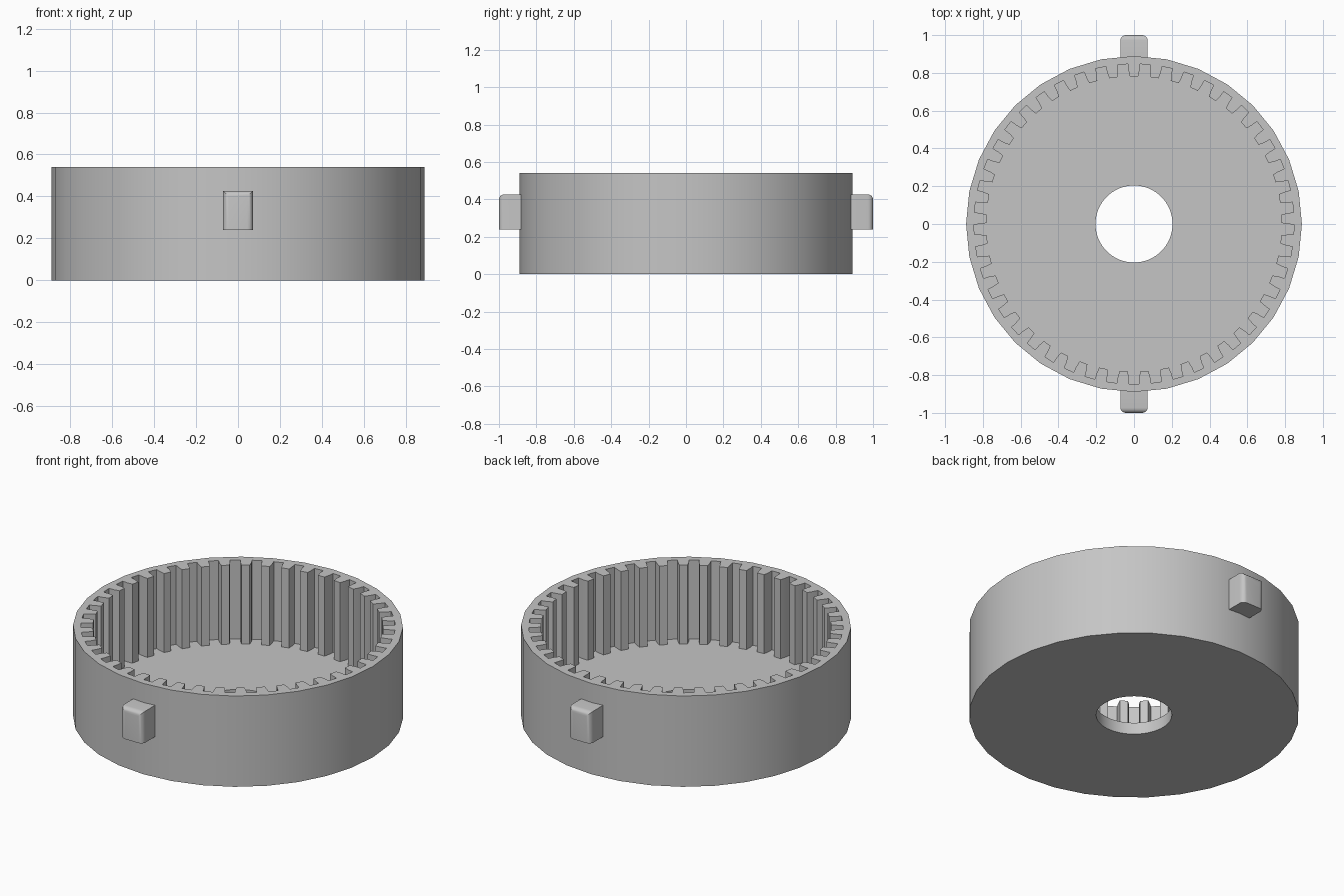
import bpy, bmesh
from math import sin, cos, pi, radians
from mathutils import Matrix

cube = bpy.data.objects.get("Cube")
if cube:
    bpy.data.objects.remove(cube)

R_OUT, R_ROOT, R_TIP, R_HOLE = 0.889, 0.847, 0.782, 0.204
HEIGHT, FLOOR = 0.54, 0.07
TEETH = 45

grey = bpy.data.materials.new("plain_grey")
grey.use_nodes = True
colour = (0.56, 0.56, 0.56, 1)
grey.diffuse_color = colour
grey.node_tree.nodes["Principled BSDF"].inputs["Base Color"].default_value = colour


def circle(radius, sides):
    return [(radius * cos(2 * pi * i / sides), radius * sin(2 * pi * i / sides))
            for i in range(sides)]


def gear_outline():
    """Inward-pointing teeth, one of them centred on +y."""
    pitch = 2 * pi / TEETH
    mid = (R_ROOT + R_TIP) / 2
    half = [(0.27, R_ROOT), (0.255, mid), (0.2, R_TIP)]
    tooth = [(-f, r) for f, r in half] + [(f, r) for f, r in reversed(half)]
    return [(r * cos(pi / 2 + (i + f) * pitch), r * sin(pi / 2 + (i + f) * pitch))
            for i in range(TEETH) for f, r in tooth]


def finish(bm, name, smooth_angle=30):
    bmesh.ops.recalc_face_normals(bm, faces=bm.faces)
    mesh = bpy.data.meshes.new(name)
    bm.to_mesh(mesh)
    bm.free()
    mesh.materials.append(grey)
    obj = bpy.data.objects.new(name, mesh)
    bpy.context.collection.objects.link(obj)
    bpy.ops.object.select_all(action='DESELECT')
    obj.select_set(True)
    bpy.context.view_layer.objects.active = obj
    bpy.ops.object.shade_smooth_by_angle(angle=radians(smooth_angle))
    return obj


def wall(bm, points, low, high):
    """Vertical wall along a closed outline; returns its low and high edges."""
    rings = []
    for z in (low, high):
        verts = [bm.verts.new((x, y, z)) for x, y in points]
        rings.append((verts, [bm.edges.new((verts[i - 1], verts[i]))
                              for i in range(len(verts))]))
    (a, low_edges), (b, high_edges) = rings
    for i in range(len(a)):
        bm.faces.new((a[i - 1], a[i], b[i], b[i - 1]))
    return low_edges, high_edges


# Ring housing: outer wall, toothed inner wall, floor with a round hole
bm = bmesh.new()
outer_low, outer_high = wall(bm, circle(R_OUT, 32), 0, HEIGHT)
gear_low, gear_high = wall(bm, gear_outline(), FLOOR, HEIGHT)
hole_low, hole_high = wall(bm, circle(R_HOLE, 64), 0, FLOOR)
for edges in (outer_high + gear_high, gear_low + hole_high, outer_low + hole_low):
    bmesh.ops.triangle_fill(bm, edges=edges, use_beauty=True)
finish(bm, "ring_gear_housing")


# Locating lugs on the front and back, rounded on top and outer side edges
def lug(name, side):
    bm = bmesh.new()
    size, centre = (0.144, 0.145, 0.187), (0, -0.9275, 0.3335)
    bmesh.ops.create_cube(bm, size=1, matrix=Matrix.Translation(centre)
                          @ Matrix.Diagonal((*size, 1)))
    face_y = centre[1] - size[1] / 2
    rounded = [e for e in bm.edges
               if all(abs(v.co.y - face_y) < 0.001 for v in e.verts)
               and any(v.co.z > centre[2] for v in e.verts)]
    bmesh.ops.bevel(bm, geom=rounded, offset=0.028, segments=5,
                    profile=0.5, affect='EDGES')
    if side > 0:
        bmesh.ops.rotate(bm, verts=bm.verts, cent=(0, 0, 0),
                         matrix=Matrix.Rotation(pi, 3, 'Z'))
    finish(bm, name)


lug("front_lug", -1)
lug("back_lug", 1)
